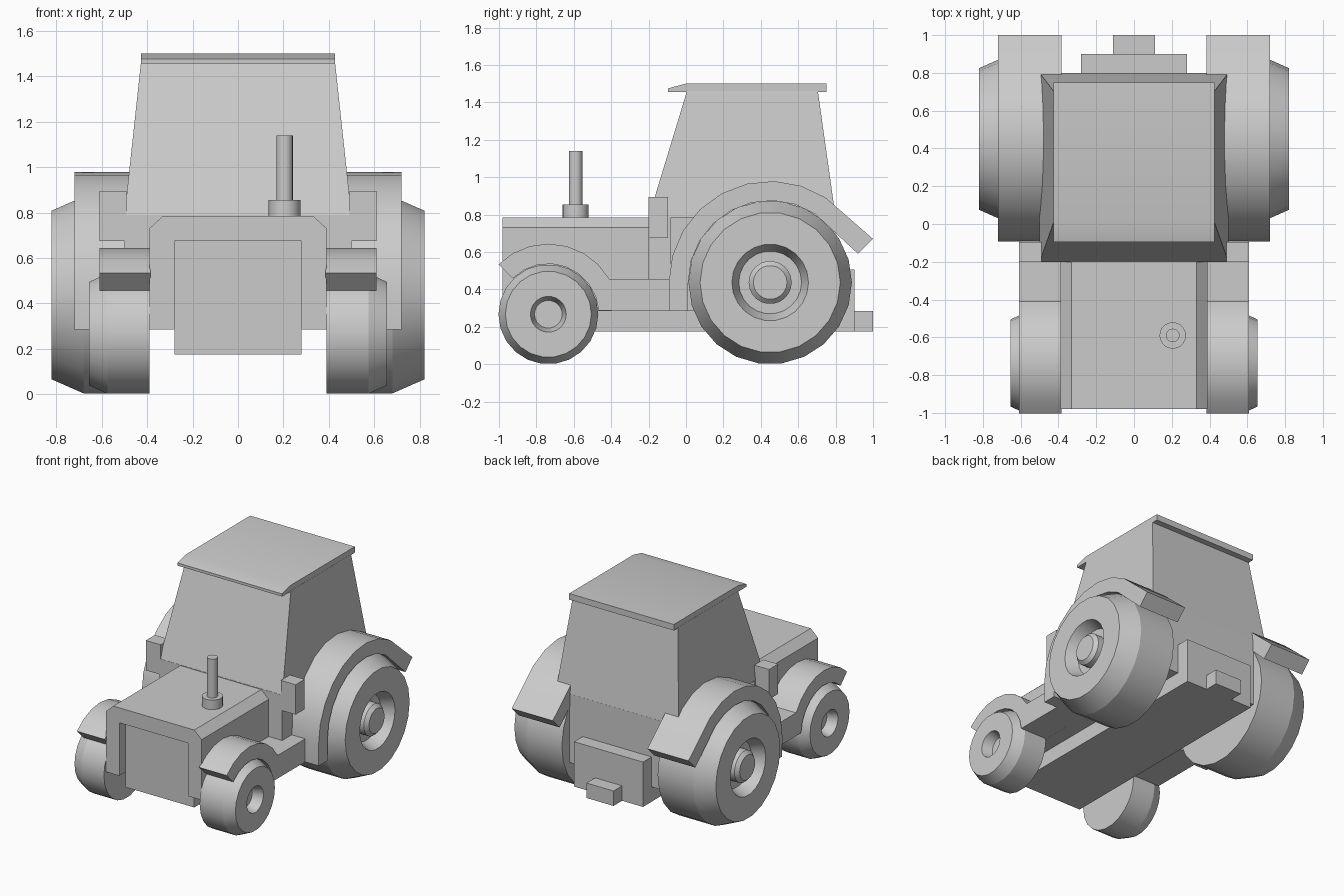
import bpy, bmesh
from math import radians, cos, sin, tau
from mathutils import Vector

if "Cube" in bpy.data.objects:
    bpy.data.objects.remove(bpy.data.objects["Cube"], do_unlink=True)

GREY = (0.6, 0.6, 0.6, 1)
paint = bpy.data.materials.new("plain_grey")
paint.use_nodes = True
paint.diffuse_color = GREY
paint.node_tree.nodes["Principled BSDF"].inputs["Base Color"].default_value = GREY


def finish(name, bm, mirror=False):
    bmesh.ops.recalc_face_normals(bm, faces=bm.faces[:])
    mesh = bpy.data.meshes.new(name)
    bm.to_mesh(mesh)
    bm.free()
    mesh.materials.append(paint)
    mesh.shade_smooth()
    mesh.set_sharp_from_angle(angle=radians(22))
    obj = bpy.data.objects.new(name, mesh)
    bpy.context.collection.objects.link(obj)
    if mirror:
        obj.modifiers.new("other_side", "MIRROR")
    return obj


def extrude(name, points, axis, start, end, mirror=False):
    """Extrude a flat outline along x (points are y, z) or y (points are x, z)."""
    bm = bmesh.new()
    place = (lambda a, b: (start, a, b)) if axis == "x" else (lambda a, b: (a, start, b))
    face = bm.faces.new([bm.verts.new(place(*p)) for p in points])
    out = bmesh.ops.extrude_face_region(bm, geom=[face])
    step = Vector((end - start, 0, 0)) if axis == "x" else Vector((0, end - start, 0))
    bmesh.ops.translate(bm, vec=step, verts=[v for v in out["geom"] if isinstance(v, bmesh.types.BMVert)])
    return finish(name, bm, mirror)


def box(name, x, y, z, mirror=False):
    outline = [(y[0], z[0]), (y[1], z[0]), (y[1], z[1]), (y[0], z[1])]
    return extrude(name, outline, "x", x[0], x[1], mirror)


def lathe(name, profile, place, sides, mirror=False):
    """Revolve (distance along axis, radius) pairs; place maps them to 3D."""
    bm = bmesh.new()
    rings = [[bm.verts.new(place(d, r * cos(tau * i / sides), r * sin(tau * i / sides)))
              for i in range(sides)] for d, r in profile]
    for a, b in zip(rings, rings[1:]):
        for i in range(sides):
            j = (i + 1) % sides
            bm.faces.new((a[i], a[j], b[j], b[i]))
    bm.faces.new(rings[0])
    bm.faces.new(rings[-1])
    return finish(name, bm, mirror)


def arc(centre, radius, first, last, steps):
    angles = [radians(first + (last - first) * i / steps) for i in range(steps + 1)]
    return [(centre[0] + radius * cos(a), centre[1] + radius * sin(a)) for a in angles]


# Hood: an arch open at the front, with the grille block set back inside it
extrude("hood", [(-0.39, 0.285), (-0.39, 0.73), (-0.33, 0.785), (0.33, 0.785),
                 (0.39, 0.73), (0.39, 0.285), (0.28, 0.285), (0.28, 0.675),
                 (-0.28, 0.675), (-0.28, 0.285)], "y", -0.98, -0.2)
box("grille_and_chassis", (-0.28, 0.28), (-0.91, 0.8), (0.175, 0.675))

# Rear body and hitch
box("rear_body", (-0.39, 0.39), (-0.2, 0.8), (0.285, 0.79))
box("cab_foot", (0.38, 0.5), (-0.2, -0.08), (0.285, 0.79), True)
box("rear_block", (-0.28, 0.28), (0.79, 0.9), (0.175, 0.505))
box("hitch", (-0.11, 0.11), (0.89, 1.0), (0.175, 0.285))
box("side_box", (0.49, 0.61), (-0.2, -0.095), (0.675, 0.895), True)

# Tapered cab
bm = bmesh.new()
low, high = [[bm.verts.new((x, y, z)) for x, y in ((-w, f), (w, f), (w, b), (-w, b))]
             for w, f, b, z in ((0.5, -0.2, 0.8, 0.785), (0.427, 0.005, 0.705, 1.46))]
bm.faces.new(low)
bm.faces.new(high)
for i in range(4):
    j = (i + 1) % 4
    bm.faces.new((low[i], low[j], high[j], high[i]))
finish("cab", bm)
extrude("roof", [(-0.095, 1.455), (-0.095, 1.475), (0, 1.5), (0.75, 1.5), (0.75, 1.455)],
        "x", -0.426, 0.426)

# Exhaust pipe with collar
lathe("exhaust", [(0.77, 0.07), (0.855, 0.07), (0.855, 0.036), (1.14, 0.036)],
      lambda d, u, v: (0.205 + u, -0.59 + v, d), 20)

# Wheels with chamfered outer edge and recessed hub
rear, front = (0.45, 0.437), (-0.736, 0.267)
lathe("rear_wheel", [(0.39, 0.437), (0.68, 0.437), (0.82, 0.375), (0.82, 0.205), (0.73, 0.168),
                     (0.73, 0.115), (0.79, 0.115), (0.815, 0.09)],
      lambda d, u, v: (d, rear[0] + u, rear[1] + v), 22, True)
lathe("front_wheel", [(0.39, 0.267), (0.575, 0.267), (0.655, 0.23), (0.655, 0.096),
                      (0.58, 0.074)],
      lambda d, u, v: (d, front[0] + u, front[1] + v), 22, True)

# Fenders, the front one running back into a step
extrude("rear_fender", [(-0.09, 0.285)] + arc(rear, 0.542, 180, 57, 8)
        + [(1.0, 0.67), (0.92, 0.59)] + arc(rear, 0.438, 57, 180, 8) + [(0.012, 0.285)],
        "x", 0.385, 0.72, True)
extrude("front_fender", arc(front, 0.377, 135, 30, 7) + [(-0.08, 0.455), (-0.08, 0.285)]
        + arc(front, 0.27, 4, 135, 8), "x", 0.385, 0.61, True)
